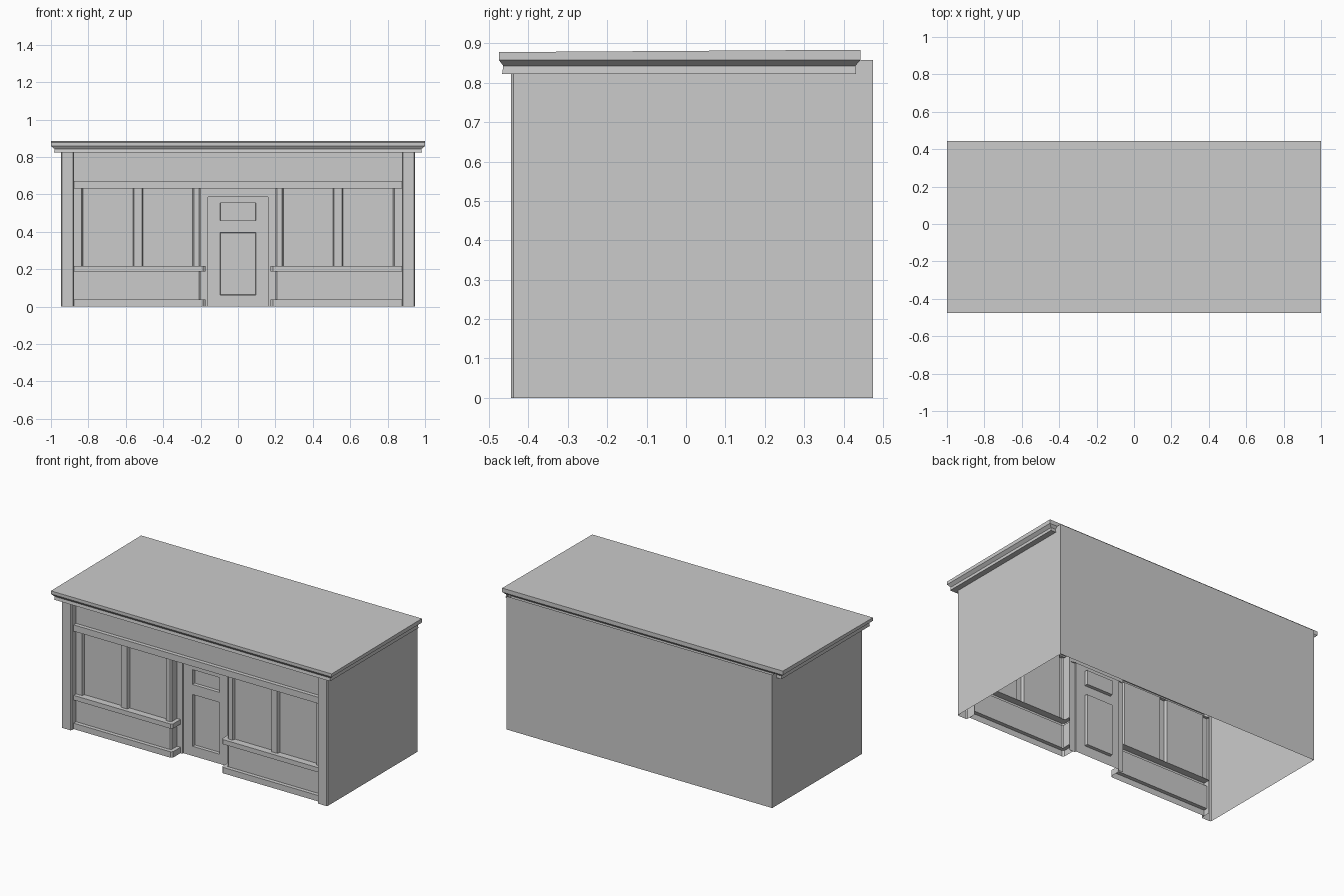
import bpy, bmesh

if "Cube" in bpy.data.objects:
    bpy.data.objects.remove(bpy.data.objects["Cube"])

FRONT, WALL, GLASS, JAMB, DOOR = -0.42, -0.395, -0.375, -0.335, -0.325


def finish(name, bm, mirror=True):
    me = bpy.data.meshes.new(name)
    bm.to_mesh(me)
    bm.free()
    ob = bpy.data.objects.new(name, me)
    bpy.context.collection.objects.link(ob)
    if mirror:
        ob.modifiers.new("mirror", 'MIRROR')
    return ob


def band(name, path, z0, z1, top=None, bottom=None):
    """Upright sheet along a plan path (right half), optional flat caps."""
    bm = bmesh.new()
    lo = [bm.verts.new((x, y, z0)) for x, y in path]
    hi = [bm.verts.new((x, y, z1)) for x, y in path]
    for i in range(len(path) - 1):
        bm.faces.new((lo[i], lo[i + 1], hi[i + 1], hi[i]))
    if top:
        bm.faces.new(hi + [bm.verts.new((x, y, z1)) for x, y in top])
    if bottom:
        bm.faces.new((lo + [bm.verts.new((x, y, z0)) for x, y in bottom])[::-1])
    return finish(name, bm)


# Corner pilasters with the side and back walls
band("pilaster_and_walls",
     [(0.877, GLASS), (0.877, -0.439), (0.883, -0.445), (0.941, -0.445),
      (0.947, -0.438), (0.947, 0.475), (0, 0.475)], 0, 0.858)

# Plinth and sill wrap round into the door recess
ledge = [(0.175, JAMB), (0.175, -0.41), (0.187, FRONT), (0.877, FRONT)]
back_wall = [(0.877, WALL), (0.2, WALL), (0.2, JAMB)]
back_glass = [(0.877, GLASS), (0.2, GLASS), (0.2, JAMB)]
band("plinth", ledge, 0, 0.038, top=back_wall)
band("stall_riser", [(0.2, JAMB), (0.2, -0.388), (0.208, WALL), (0.877, WALL)],
     0.038, 0.187)
band("window_sill", ledge, 0.187, 0.217, top=back_glass, bottom=back_wall)

# Shop window: corner post, two panes, mullion and end stile
band("shop_window",
     [(0.2, JAMB), (0.2, -0.388), (0.208, WALL), (0.236, WALL), (0.242, GLASS),
      (0.508, GLASS), (0.514, WALL), (0.556, WALL), (0.562, GLASS),
      (0.83, GLASS), (0.836, WALL), (0.877, WALL)], 0.217, 0.63)

# Beam over windows and door, sign board above
band("beam", [(0, FRONT), (0.877, FRONT)], 0.63, 0.671,
     top=[(0.877, WALL), (0, WALL)],
     bottom=[(0.877, GLASS), (0.2, GLASS), (0.2, JAMB), (0, JAMB)])
band("sign_board", [(0, WALL), (0.877, WALL)], 0.671, 0.825)

# Door frame
band("door_jamb", [(0.16, DOOR), (0.16, JAMB), (0.2, JAMB)], 0, 0.587)
band("door_header", [(0, JAMB), (0.2, JAMB)], 0.587, 0.63,
     bottom=[(0.16, DOOR), (0, DOOR)])

# Door with two sunk panels
bm = bmesh.new()
xs = (-0.16, -0.095, 0.095, 0.16)
zs = (0, 0.062, 0.395, 0.46, 0.555, 0.587)
grid = [[bm.verts.new((x, DOOR, z)) for x in xs] for z in zs]
panels = []
for j in range(5):
    for i in range(3):
        f = bm.faces.new((grid[j][i], grid[j][i + 1], grid[j + 1][i + 1], grid[j + 1][i]))
        if i == 1 and j in (1, 3):
            panels.append(f)
bm.normal_update()
bmesh.ops.inset_individual(bm, faces=panels, thickness=0.002, depth=-0.02)
finish("door", bm, mirror=False)

# Roof cornice: stacked rings (half width, front y, back y, front z, back z)
rings = [(0.983, -0.467, 0.432, 0.823, 0.823),
         (0.981, -0.464, 0.430, 0.843, 0.843),
         (1.0, -0.475, 0.443, 0.858, 0.858),
         (1.0, -0.475, 0.443, 0.878, 0.884)]
bm = bmesh.new()
loops = [[bm.verts.new(p) for p in ((-w, a, za), (w, a, za), (w, b, zb), (-w, b, zb))]
         for w, a, b, za, zb in rings]
for lo, hi in zip(loops, loops[1:]):
    for i in range(4):
        k = (i + 1) % 4
        bm.faces.new((lo[i], lo[k], hi[k], hi[i]))
bm.faces.new(loops[-1])
bm.faces.new(loops[0][::-1])
finish("roof_cornice", bm, mirror=False)
